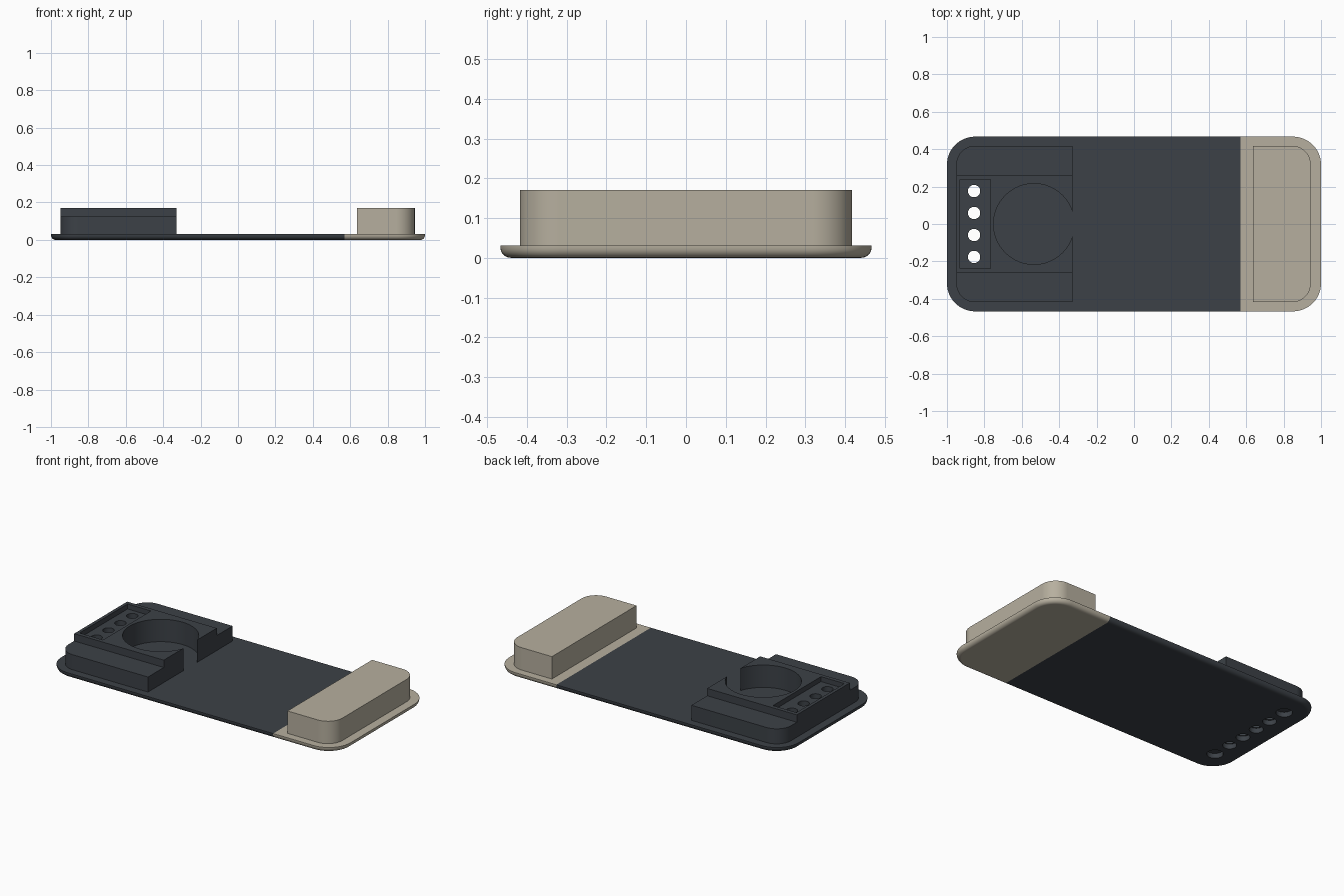
import bpy, bmesh, math
from mathutils import Vector

if "Cube" in bpy.data.objects:
    bpy.data.objects.remove(bpy.data.objects["Cube"])

PLATE_TOP, BLOCK_TOP, STEP_TOP = 0.031, 0.171, 0.125
HOLE_X = -0.855


def material(name, rgb):
    m = bpy.data.materials.new(name)
    m.diffuse_color = (*rgb, 1)
    m.use_nodes = True
    m.node_tree.nodes["Principled BSDF"].inputs["Base Color"].default_value = m.diffuse_color
    return m


dark = material("dark slate", (0.045, 0.053, 0.063))
sand = material("warm sand", (0.47, 0.43, 0.345))


def outline(x0, x1, y, r_left, r_right, seg=16):
    """Rectangle outline, counter-clockwise, with rounded left and right corners."""
    pts = []
    for sx, sy, start in ((1, 1, 0), (-1, 1, 90), (-1, -1, 180), (1, -1, 270)):
        r = r_right if sx > 0 else r_left
        cx, cy = (x1 - r if sx > 0 else x0 + r), sy * (y - r)
        for i in range(seg + 1 if r else 1):
            a = math.radians(start + 90 * i / seg)
            pts.append((cx + r * math.cos(a), cy + r * math.sin(a)))
    return pts


def loft(name, rings, mats):
    """Closed solid from stacked rings of (outline, z)."""
    bm = bmesh.new()
    loops = [[bm.verts.new((x, y, z)) for x, y in pts] for pts, z in rings]
    bm.faces.new(loops[0][::-1])
    bm.faces.new(loops[-1])
    n = len(loops[0])
    for a, b in zip(loops, loops[1:]):
        for i in range(n):
            j = (i + 1) % n
            bm.faces.new((a[i], a[j], b[j], b[i]))
    me = bpy.data.meshes.new(name)
    bm.to_mesh(me)
    bm.free()
    for m in mats:
        me.materials.append(m)
    ob = bpy.data.objects.new(name, me)
    bpy.context.collection.objects.link(ob)
    return ob


def box(x0, x1, y0, y1, z0, z1):
    return loft("cutter", [([(x0, y0), (x1, y0), (x1, y1), (x0, y1)], z) for z in (z0, z1)], [dark])


def cylinder(x, y, r, z0, z1, seg=32):
    ring = [(x + r * math.cos(2 * math.pi * i / seg), y + r * math.sin(2 * math.pi * i / seg))
            for i in range(seg)]
    return loft("cutter", [(ring, z0), (ring, z1)], [dark])


def apply(ob, mod):
    bpy.context.view_layer.objects.active = ob
    bpy.ops.object.modifier_apply(modifier=mod.name)


def cut(ob, cutters):
    for c in cutters:
        mod = ob.modifiers.new("cut", 'BOOLEAN')
        mod.operation, mod.solver, mod.object = 'DIFFERENCE', 'EXACT', c
        apply(ob, mod)
        bpy.data.objects.remove(c)


def smooth(ob):
    bpy.ops.object.select_all(action='DESELECT')
    ob.select_set(True)
    bpy.context.view_layer.objects.active = ob
    bpy.ops.object.shade_smooth_by_angle(angle=math.radians(35))
    mod = ob.modifiers.new("even normals", 'WEIGHTED_NORMAL')
    mod.keep_sharp = True


# Base plate with a rounded lower edge
FILLET = 0.026
rings = []
for i in range(7):
    a = math.radians(90 * i / 6)
    d = FILLET * (1 - math.sin(a))
    rings.append((outline(-1 + d, 1 - d, 0.467 - d, 0.15 - d, 0.15 - d), FILLET * (1 - math.cos(a))))
rings.append((outline(-1, 1, 0.467, 0.15, 0.15), PLATE_TOP))
plate = loft("base_plate", rings, [dark, sand])

# Sand coloured end of the plate
bm = bmesh.new()
bm.from_mesh(plate.data)
bmesh.ops.bisect_plane(bm, geom=bm.verts[:] + bm.edges[:] + bm.faces[:],
                       plane_co=Vector((0.57, 0, 0)), plane_no=Vector((1, 0, 0)))
for f in bm.faces:
    f.material_index = int(f.calc_center_median().x > 0.57)
bm.to_mesh(plate.data)
bm.free()

# Row of holes under the plate, the outer two larger and blind
ROW = (-0.176, -0.059, 0.059, 0.176)
cut(plate, [cylinder(HOLE_X, y, 0.04, -0.05, 0.1) for y in ROW]
    + [cylinder(HOLE_X, y, 0.047, -0.05, 0.1) for y in (-0.305, 0.305)])
smooth(plate)

# Dark holder block: side steps, round pocket open to the middle, tray with holes
ring = outline(-0.95, -0.33, 0.418, 0.1, 0)
holder = loft("holder_block", [(ring, PLATE_TOP), (ring, BLOCK_TOP)], [dark])
cut(holder, [box(-1.1, 0, 0.262, 0.6, STEP_TOP, 0.3),
             box(-1.1, 0, -0.6, -0.262, STEP_TOP, 0.3),
             cylinder(-0.535, 0, 0.216, -0.1, 0.3, 64),
             box(-0.93, -0.768, -0.237, 0.237, 0.14, 0.3)]
    + [cylinder(HOLE_X, y, 0.033, -0.1, 0.3) for y in ROW])
smooth(holder)

# Sand coloured end block
ring = outline(0.635, 0.945, 0.418, 0, 0.1)
smooth(loft("end_block", [(ring, PLATE_TOP), (ring, BLOCK_TOP)], [sand]))
